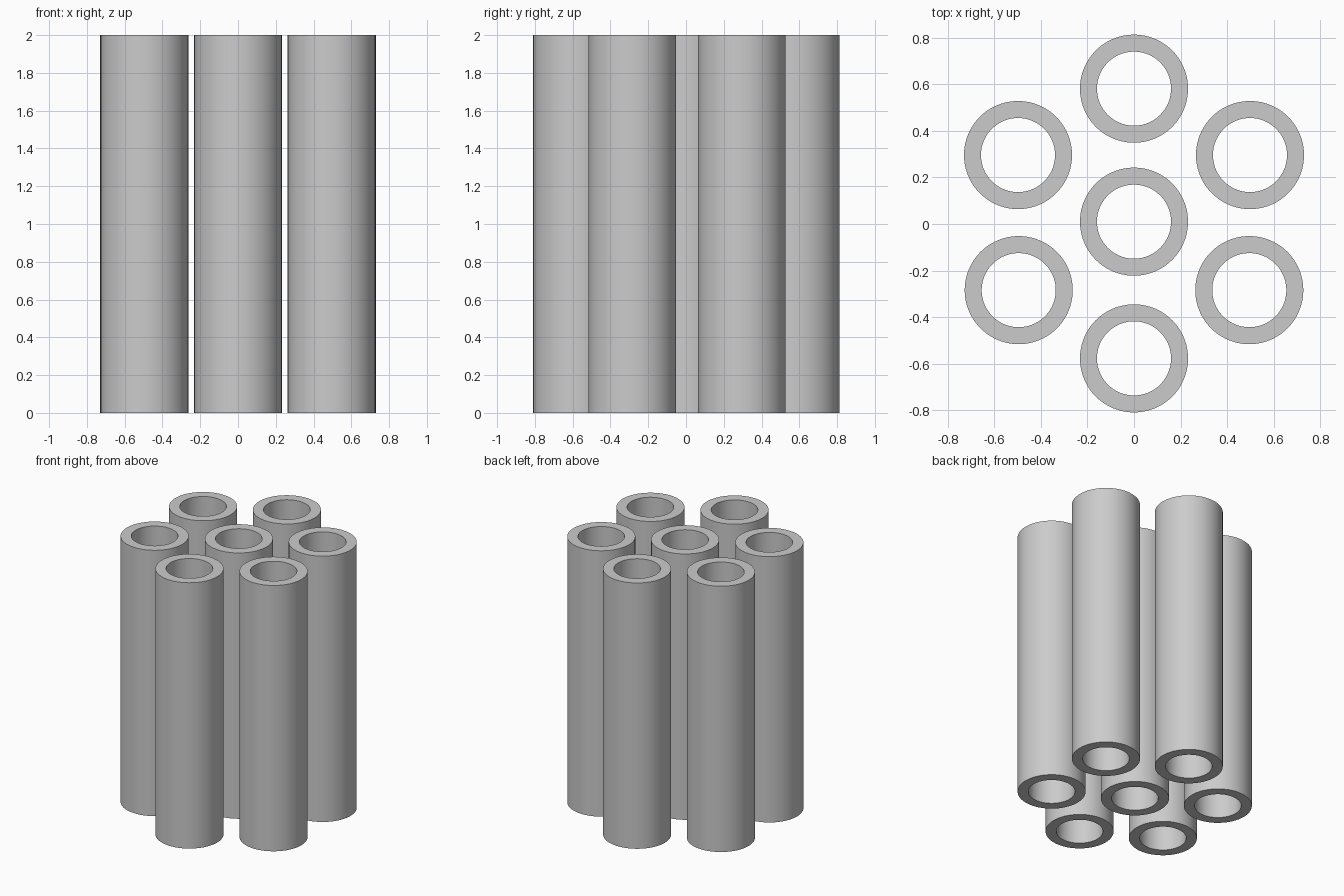
import bpy, bmesh, math

if "Cube" in bpy.data.objects:
    bpy.data.objects.remove(bpy.data.objects["Cube"])

OUTER, INNER, HEIGHT, SIDES = 0.232, 0.159, 2.0, 96

grey = bpy.data.materials.new("light_grey")
grey.diffuse_color = (0.6, 0.6, 0.6, 1)
grey.use_nodes = True
grey.node_tree.nodes["Principled BSDF"].inputs["Base Color"].default_value = grey.diffuse_color


def tube(name, x, y):
    """Open pipe: a ring profile swept round the vertical axis."""
    bm = bmesh.new()
    profile = [(OUTER, 0), (OUTER, HEIGHT), (INNER, HEIGHT), (INNER, 0)]
    rings = []
    for r, z in profile:
        rings.append([bm.verts.new((r * math.cos(2 * math.pi * i / SIDES),
                                    r * math.sin(2 * math.pi * i / SIDES), z))
                      for i in range(SIDES)])
    for a, b in zip(rings, rings[1:] + rings[:1]):
        for i in range(SIDES):
            j = (i + 1) % SIDES
            bm.faces.new((a[i], a[j], b[j], b[i]))
    bmesh.ops.recalc_face_normals(bm, faces=bm.faces)
    mesh = bpy.data.meshes.new(name)
    bm.to_mesh(mesh)
    bm.free()
    mesh.materials.append(grey)
    obj = bpy.data.objects.new(name, mesh)
    obj.location = (x, y, 0)
    bpy.context.collection.objects.link(obj)
    bpy.context.view_layer.objects.active = obj
    obj.select_set(True)
    bpy.ops.object.shade_smooth_by_angle(angle=math.radians(30))
    obj.select_set(False)


# Central tube and the two in line with it
tube("centre_tube", 0, 0.01)
tube("back_tube", 0, 0.581)
tube("front_tube", 0, -0.577)

# Side pairs, mirrored left and right
for side, s in (("left", -1), ("right", 1)):
    tube(side + "_back_tube", s * 0.498, 0.296)
    tube(side + "_front_tube", s * 0.495, -0.284)
